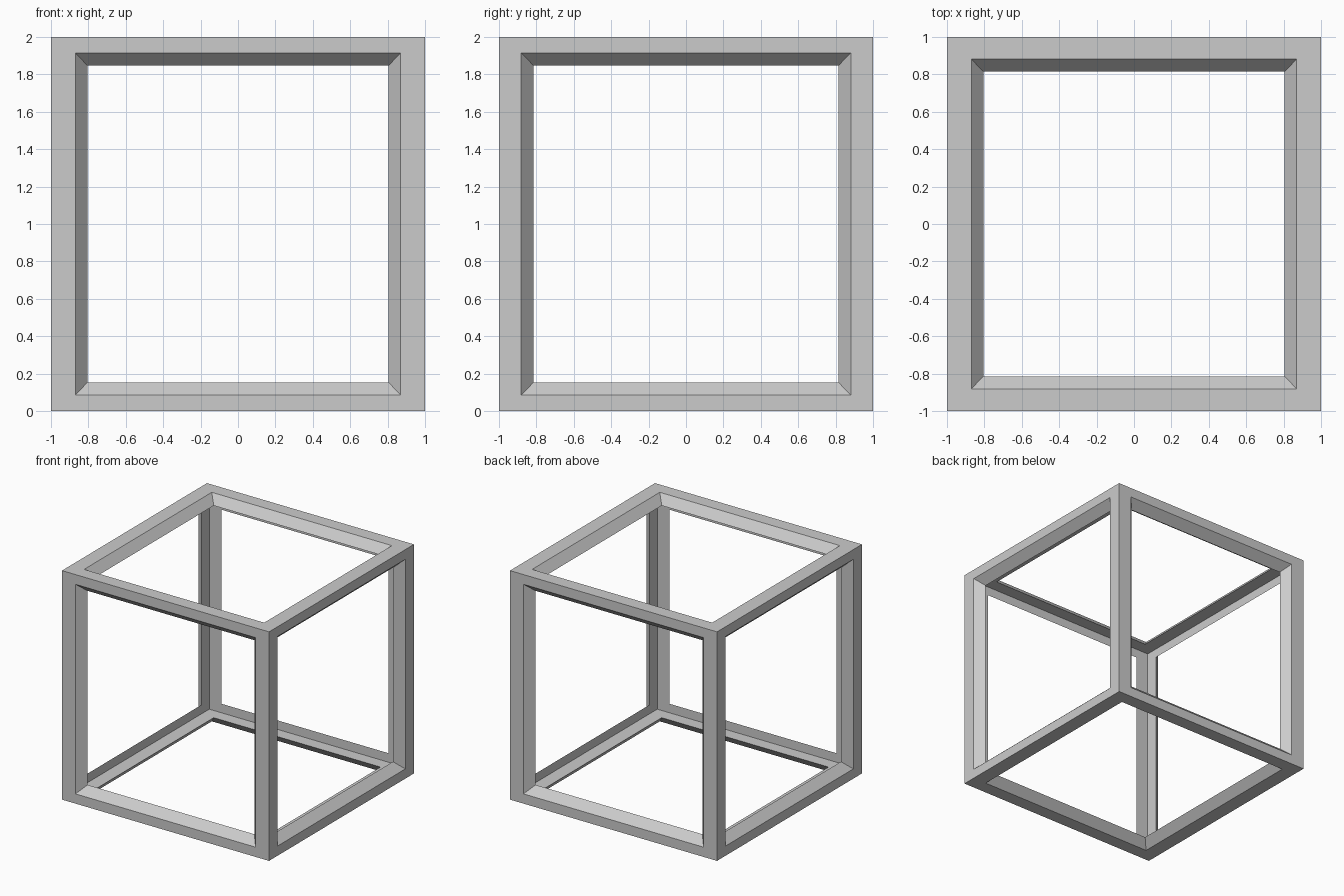
import bpy, bmesh
from mathutils import Vector

if "Cube" in bpy.data.objects:
    bpy.data.objects.remove(bpy.data.objects["Cube"])

HOLE = (0.87, 0.881, 0.915)     # opening half sizes along x, y, z
OUTER = 1.0
INNER = 0.926                   # inner shell is the outer one scaled down
CENTRE = Vector((0, 0, 1))
CORNERS = ((-1, -1), (1, -1), (1, 1), (-1, 1))

bm = bmesh.new()


def ring(axis, sign, scale, hole):
    """Four corners of one cube side, or of the opening in it."""
    u, v = (axis + 1) % 3, (axis + 2) % 3
    points = []
    for a, b in CORNERS:
        p = Vector()
        p[axis] = sign * scale
        p[u] = a * scale * (HOLE[u] if hole else 1)
        p[v] = b * scale * (HOLE[v] if hole else 1)
        points.append(bm.verts.new(p + CENTRE))
    return points


def bridge(r1, r2):
    for i in range(4):
        j = (i + 1) % 4
        bm.faces.new((r1[i], r1[j], r2[j], r2[i]))


# Each side: flat outer border, sloped opening rim, flat inner border
for axis in range(3):
    for sign in (-1, 1):
        rings = [ring(axis, sign, OUTER, False), ring(axis, sign, OUTER, True),
                 ring(axis, sign, INNER, True), ring(axis, sign, INNER, False)]
        for first, second in zip(rings, rings[1:]):
            bridge(first, second)

# Join the sides at the cube edges
bmesh.ops.remove_doubles(bm, verts=bm.verts[:], dist=0.0001)
bmesh.ops.recalc_face_normals(bm, faces=bm.faces[:])

mesh = bpy.data.meshes.new("open_cube_frame")
bm.to_mesh(mesh)
bm.free()
frame = bpy.data.objects.new("open_cube_frame", mesh)
bpy.context.collection.objects.link(frame)
